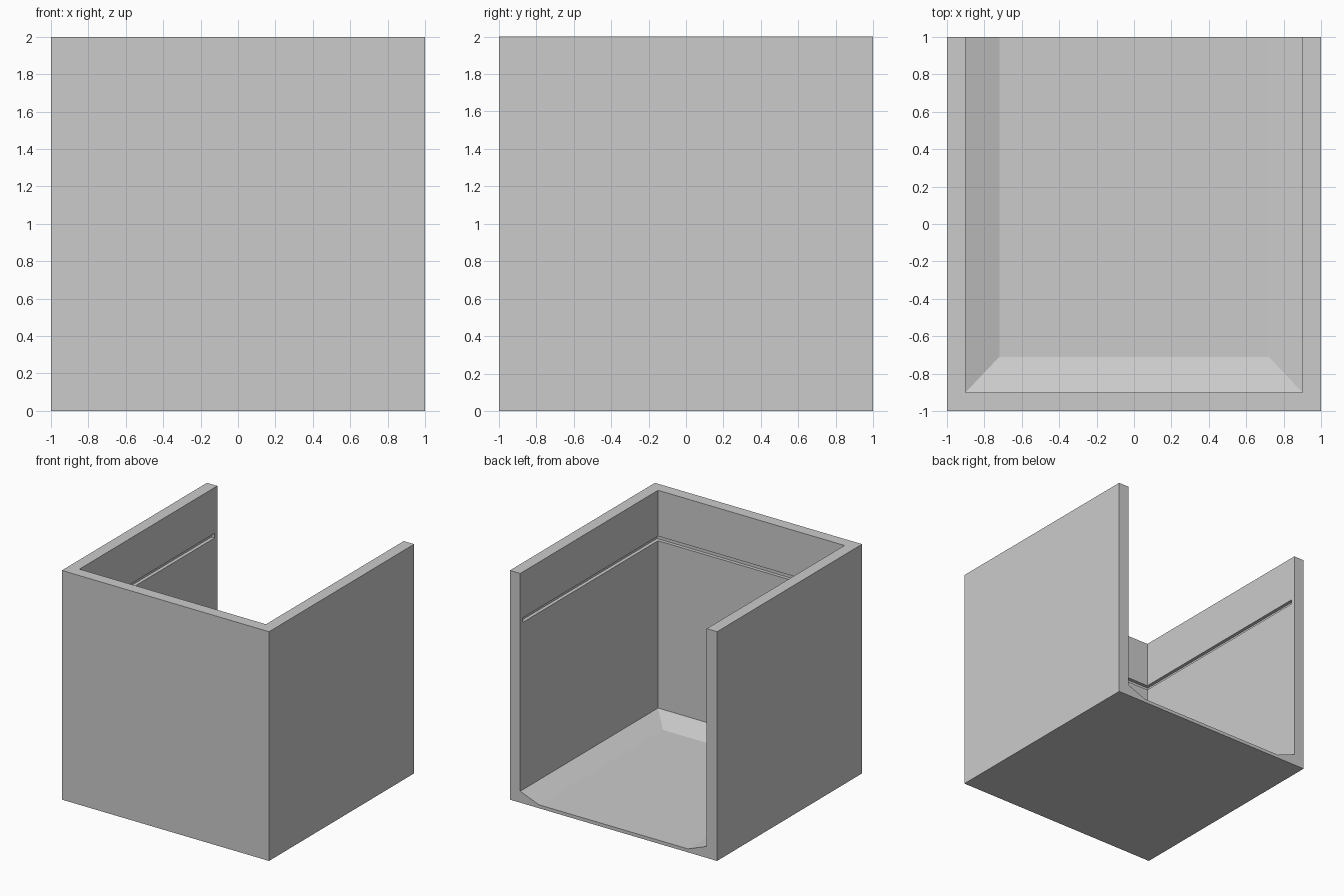
import bpy, bmesh

if "Cube" in bpy.data.objects:
    bpy.data.objects.remove(bpy.data.objects["Cube"])


def make_object(name, bm):
    bmesh.ops.recalc_face_normals(bm, faces=bm.faces)
    mesh = bpy.data.meshes.new(name)
    bm.to_mesh(mesh)
    bm.free()
    obj = bpy.data.objects.new(name, mesh)
    bpy.context.collection.objects.link(obj)
    return obj


def box(name, lo, hi):
    bm = bmesh.new()
    bmesh.ops.create_cube(bm, size=1)
    for v in bm.verts:
        v.co = [l + (c + 0.5) * (h - l) for c, l, h in zip(v.co, lo, hi)]
    return make_object(name, bm)


def cut(target, cutter):
    cutter.hide_render = True
    mod = target.modifiers.new(cutter.name, 'BOOLEAN')
    mod.operation = 'DIFFERENCE'
    mod.solver = 'EXACT'
    mod.object = cutter
    bpy.context.view_layer.objects.active = target
    bpy.ops.object.modifier_apply(modifier=mod.name)
    bpy.data.objects.remove(cutter)


# Cavity: open at the top and back, with a dished floor
W, F, RIM, FLOOR, TOP, BACK = 0.9, 0.72, 0.1, 0.03, 2.2, 1.2
bm = bmesh.new()
sides = []
for s in (-1, 1):
    points = [(s * W, -W, TOP), (s * W, BACK, TOP), (s * W, BACK, RIM),
              (s * W, -0.64, RIM), (s * W, -W, RIM),
              (s * F, -0.71, FLOOR), (s * F, BACK, FLOOR)]
    sides.append([bm.verts.new(p) for p in points])
for v in sides:
    bm.faces.new(v[:5])                       # side wall
    bm.faces.new((v[3], v[2], v[6], v[5]))    # side slope
    bm.faces.new((v[4], v[3], v[5]))          # corner slope
L, R = sides
for a, b in ((0, 1), (0, 4), (4, 5), (5, 6)):  # top, front, front slope, floor
    bm.faces.new((L[a], L[b], R[b], R[a]))
bm.faces.new((L[1], L[2], L[6], R[6], R[2], R[1]))
cavity = make_object("cavity_cutter", bm)

# Slot running around the three inner walls
slot = box("slot_cutter", (-0.93, -0.93, 1.56), (0.93, 0.96, 1.6))

# Open box
shell = box("open_box", (-1, -1, 0), (1, 1, 2))
cut(shell, cavity)
cut(shell, slot)
